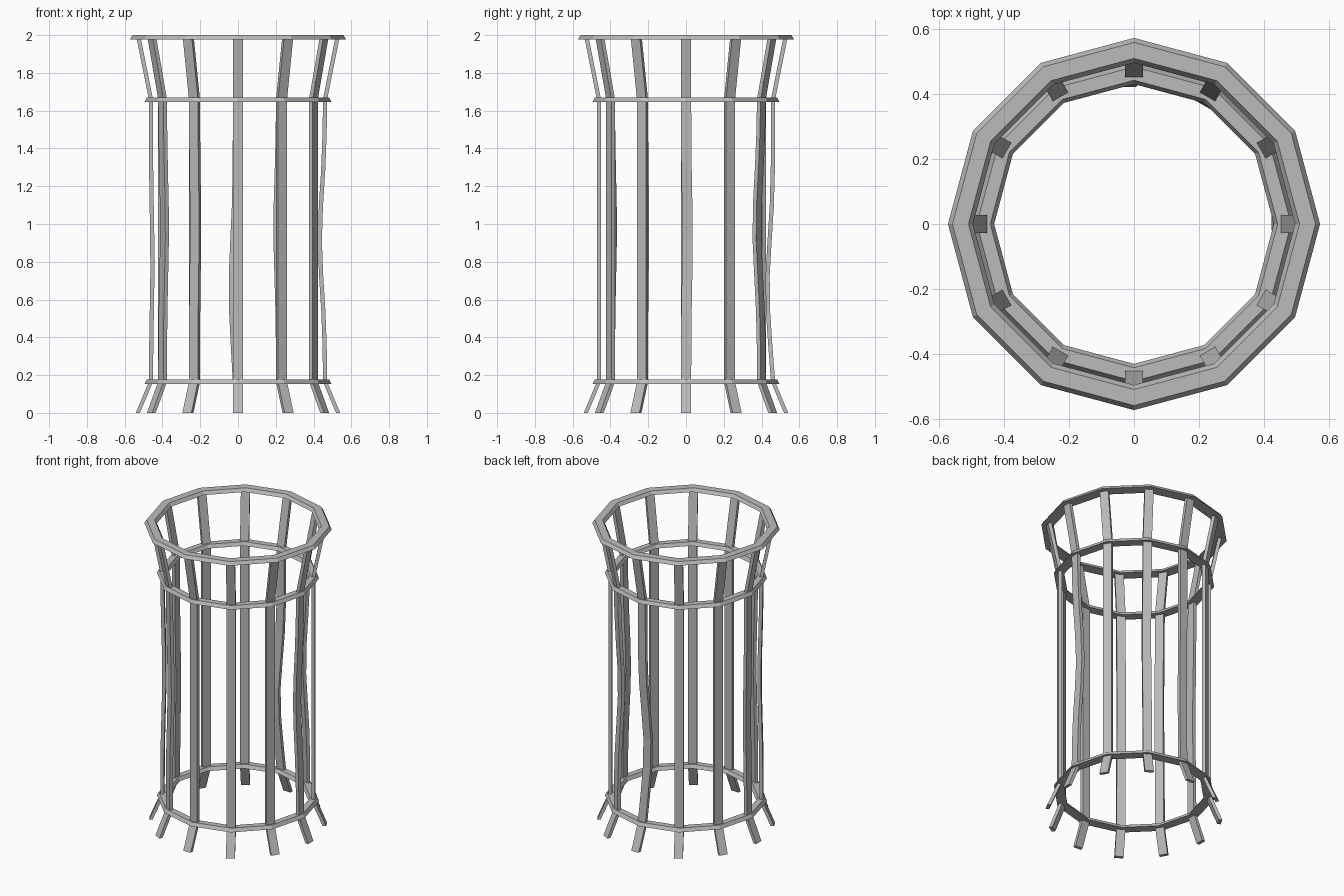
import bpy, bmesh
from math import cos, sin, pi, exp, radians
from mathutils import Vector

cube = bpy.data.objects.get("Cube")
if cube:
    bpy.data.objects.remove(cube, do_unlink=True)

SIDES = 12
BAR_WIDTH, BAR_DEPTH = 0.055, 0.022

grey = bpy.data.materials.new("plain_grey")
grey.use_nodes = True
grey.diffuse_color = (0.5, 0.5, 0.5, 1)
grey.node_tree.nodes["Principled BSDF"].inputs["Base Color"].default_value = grey.diffuse_color


def finish(name, bm):
    bmesh.ops.recalc_face_normals(bm, faces=bm.faces)
    mesh = bpy.data.meshes.new(name)
    bm.to_mesh(mesh)
    bm.free()
    mesh.materials.append(grey)
    obj = bpy.data.objects.new(name, mesh)
    bpy.context.collection.objects.link(obj)


def bridge(bm, a, b):
    for i in range(len(a)):
        j = (i + 1) % len(a)
        bm.faces.new((a[i], a[j], b[j], b[i]))


def ring(name, inner, outer, bottom, top, slope):
    """Twelve-sided hoop with a trapezoid section, wider at the bottom."""
    section = [(inner, bottom), (outer, bottom), (outer - slope, top), (inner + slope, top)]
    bm = bmesh.new()
    loops = []
    for k in range(SIDES):
        a = 2 * pi * k / SIDES
        loops.append([bm.verts.new((r * cos(a), r * sin(a), z)) for r, z in section])
    for k in range(SIDES):
        bridge(bm, loops[k], loops[(k + 1) % SIDES])
    finish(name, bm)


def bar(name, angle, inward, sideways, bend_z):
    """Upright slat, flared at both ends and bent a little in the middle."""
    out = Vector((cos(angle), sin(angle), 0))
    side = Vector((-sin(angle), cos(angle), 0))
    path = [(0.53, 0, 0), (0.461, 0, 0.165)]
    for k in range(1, 8):
        z = 0.165 + 1.495 * k / 8
        bend = exp(-((z - bend_z) / 0.36) ** 2)
        path.append((0.461 - inward * bend, sideways * bend, z))
    path += [(0.461, 0, 1.66), (0.526, 0, 1.985)]
    bm = bmesh.new()
    loops = []
    for r, s, z in path:
        centre = out * r + side * s + Vector((0, 0, z))
        loops.append([bm.verts.new(centre + out * u * BAR_DEPTH / 2 + side * v * BAR_WIDTH / 2)
                      for u, v in ((-1, -1), (1, -1), (1, 1), (-1, 1))])
    for a, b in zip(loops, loops[1:]):
        bridge(bm, a, b)
    bm.faces.new(loops[0])
    bm.faces.new(loops[-1])
    finish(name, bm)


# Hoops
ring("top_ring", 0.495, 0.572, 1.978, 2.0, 0.014)
ring("upper_ring", 0.43, 0.495, 1.647, 1.67, 0.012)
ring("lower_ring", 0.43, 0.495, 0.153, 0.176, 0.012)

# Slats: inward bend, sideways bend and height of the bend, by direction
bends = {0: (0.028, 0.008, 0.92), 60: (0.028, 0, 0.98), 90: (0.03, 0.022, 0.66),
         180: (0.008, 0, 0.8), 210: (0.012, 0, 0.98), 240: (0.012, 0, 0.98)}
for k in range(SIDES):
    degrees = k * 360 // SIDES
    bar(f"slat_{k + 1}", radians(degrees), *bends.get(degrees, (0, 0, 1)))
